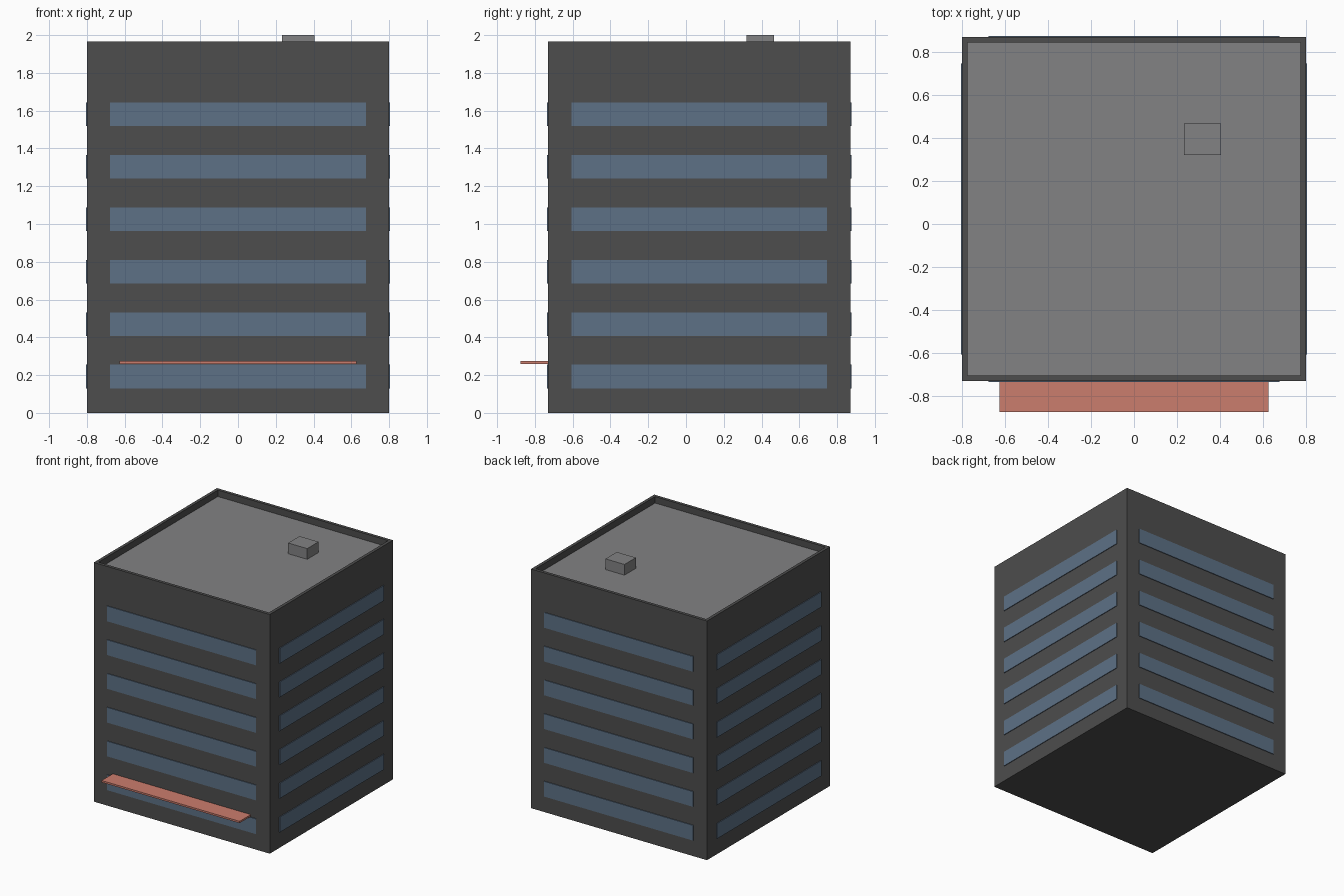
import bpy, bmesh
from mathutils import Vector

cube = bpy.data.objects.get("Cube")
if cube:
    bpy.data.objects.remove(cube, do_unlink=True)


def material(name, rgb):
    m = bpy.data.materials.new(name)
    m.use_nodes = True
    color = (*rgb, 1)
    m.diffuse_color = color
    m.node_tree.nodes["Principled BSDF"].inputs["Base Color"].default_value = color
    return m


wall = material("dark grey wall", (0.075, 0.075, 0.075))
roof = material("grey roof", (0.225, 0.225, 0.23))
glass = material("blue glass", (0.11, 0.165, 0.24))
coral = material("coral awning", (0.6, 0.205, 0.155))


def box(name, low, high, *mats, edit=None):
    """Box between two corners, optionally reshaped by an edit function."""
    low, high = Vector(low), Vector(high)
    bm = bmesh.new()
    bmesh.ops.create_cube(bm, size=1)
    for v in bm.verts:
        v.co = (low + high) / 2 + v.co * (high - low)
    if edit:
        edit(bm)
    mesh = bpy.data.meshes.new(name)
    bm.to_mesh(mesh)
    bm.free()
    for m in mats:
        mesh.materials.append(m)
    ob = bpy.data.objects.new(name, mesh)
    bpy.context.collection.objects.link(ob)
    return ob


W, FRONT, BACK, TOP = 0.8, -0.73, 0.87, 1.965
ROOF_Z = 1.912
MID = (FRONT + BACK) / 2
PLATE = 0.006


# Tower with a parapet around a sunken roof
def sink_roof(bm):
    top = max(bm.faces, key=lambda f: f.calc_center_median().z)
    bmesh.ops.inset_individual(bm, faces=[top], thickness=0.036)
    floor = bmesh.ops.extrude_face_region(bm, geom=[top])
    for g in floor["geom"]:
        if isinstance(g, bmesh.types.BMVert):
            g.co.z = ROOF_Z
        elif isinstance(g, bmesh.types.BMFace):
            g.material_index = 1
    if top.is_valid:
        bm.faces.remove(top)
    bmesh.ops.recalc_face_normals(bm, faces=bm.faces)


box("tower", (-W, FRONT, 0), (W, BACK, TOP), wall, roof, edit=sink_roof)

# Window bands on all four sides of each floor
HALF = 0.677
for i in range(6):
    z0 = 0.13 + i * 0.2775
    z1 = z0 + 0.125
    for side, y in (("front", FRONT), ("back", BACK)):
        box(f"{side}_window_{i + 1}", (-HALF, y - PLATE, z0), (HALF, y + PLATE, z1), glass)
    for side, x in (("right", -W), ("left", W)):
        box(f"{side}_window_{i + 1}", (x - PLATE, MID - HALF, z0), (x + PLATE, MID + HALF, z1), glass)

# Awning over the entrance and vent box on the roof
box("awning", (-0.627, -0.875, 0.26), (0.627, FRONT, 0.275), coral)
box("roof_vent", (0.232, 0.32, ROOF_Z), (0.405, 0.467, 2.0), roof)
